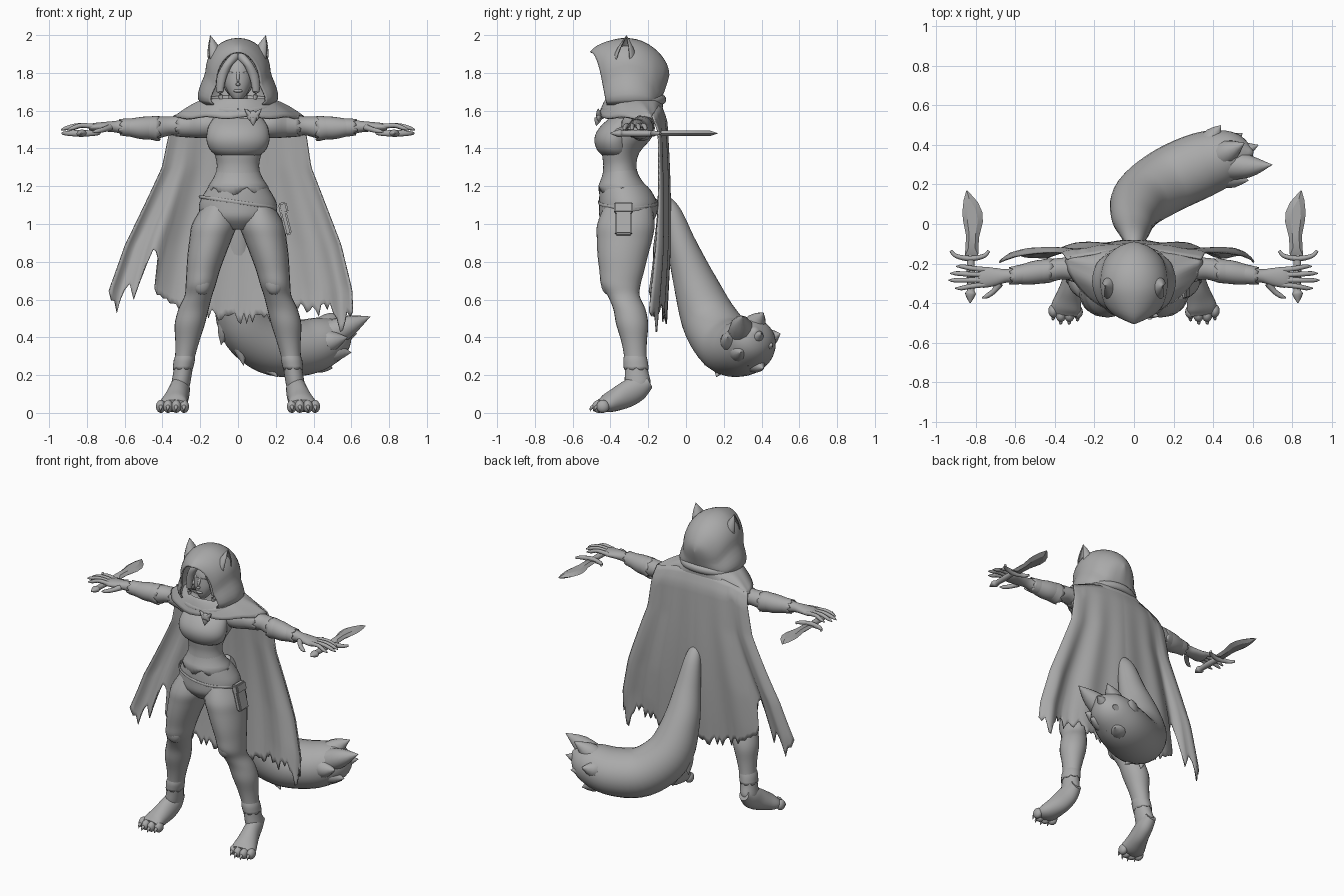
import bpy, bmesh, math, random
from mathutils import Vector, Matrix

random.seed(4)
grey = bpy.data.materials.new("clay_grey")
grey.diffuse_color = (0.4, 0.4, 0.4, 1)


def finish(name, bm, mirror=False, thick=0, angle=50):
    bmesh.ops.recalc_face_normals(bm, faces=bm.faces)
    me = bpy.data.meshes.new(name)
    bm.to_mesh(me)
    bm.free()
    me.materials.append(grey)
    me.shade_smooth()
    me.set_sharp_from_angle(angle=math.radians(angle))
    ob = bpy.data.objects.new(name, me)
    bpy.context.collection.objects.link(ob)
    if thick:
        ob.modifiers.new("thickness", 'SOLIDIFY').thickness = thick
    if mirror:
        ob.modifiers.new("mirror", 'MIRROR').use_clip = False
    return ob


def skin(name, rings, closed=True, cap=True, **kw):
    """Bridge a list of equally long point rings."""
    bm = bmesh.new()
    vs = [[bm.verts.new(p) for p in r] for r in rings]
    n = len(rings[0])
    for a, b in zip(vs, vs[1:]):
        for i in range(n if closed else n - 1):
            j = (i + 1) % n
            bm.faces.new((a[i], a[j], b[j], b[i]))
    if closed and cap:
        bm.faces.new(vs[0])
        bm.faces.new(vs[-1])
    bmesh.ops.remove_doubles(bm, verts=bm.verts, dist=0.0003)
    return finish(name, bm, **kw)


def catmull(rows, sub):
    out = []
    for i in range(len(rows) - 1):
        a, b, c, d = (rows[max(0, min(len(rows) - 1, i + k))] for k in (-1, 0, 1, 2))
        for s in range(sub):
            t = s / sub
            out.append([0.5 * (2*q + (r-p)*t + (2*p-5*q+4*r-e)*t*t + (3*q-p-3*r+e)*t**3)
                        for p, q, r, e in zip(a, b, c, d)])
    return out + [list(rows[-1])]


def loft(name, rows, flat=None, n=24, sub=4, jag=0, step=3, **kw):
    """Elliptical sections (x, y, z, ra, rb) along a path; flat fixes the section plane."""
    rows = catmull(rows, sub)
    pts = [Vector(r[:3]) for r in rows]
    rings = []
    for i, r in enumerate(rows):
        t = (pts[min(i + 1, len(pts) - 1)] - pts[max(i - 1, 0)]).normalized()
        if flat == 'Z':
            u, v = Vector((1, 0, 0)), Vector((0, 1, 0))
        elif flat == 'X':
            u, v = Vector((0, 1, 0)), Vector((0, 0, 1))
        else:
            u = t.cross(Vector((0.1, 0.05, 1)))
            u.normalize()
            v = u.cross(t)
        ring = []
        for k in range(n):
            a = 2 * math.pi * k / n
            p = pts[i] + u * max(r[3], .001) * math.cos(a) + v * max(r[4], .001) * math.sin(a)
            if jag and i == len(rows) - 1:   # ragged end
                p += t * jag * (1 - 2 * abs(k % step - step / 2) / step) * random.uniform(.6, 1.2)
            ring.append(p)
        rings.append(ring)
    return skin(name, rings, **kw)


def ball(name, c, r, **kw):
    bm = bmesh.new()
    bmesh.ops.create_uvsphere(bm, u_segments=24, v_segments=14, radius=1,
                              matrix=Matrix.Translation(c) @ Matrix.Diagonal((*r, 1)))
    return finish(name, bm, **kw)


def box(name, c, size, rot, **kw):
    bm = bmesh.new()
    bmesh.ops.create_cube(bm, size=1, matrix=Matrix.Translation(c) @ Matrix.Rotation(rot, 4, 'Y')
                          @ Matrix.Diagonal((*size, 1)))
    bmesh.ops.bevel(bm, geom=bm.edges[:], offset=.008, segments=2, affect='EDGES')
    return finish(name, bm, **kw)


def spike(name, a, b, r, bend=(0, 0, 0), **kw):
    a, b = Vector(a), Vector(b)
    m = (a + b) / 2 + Vector(bend)
    return loft(name, [(*a, r, r), (*m, r * .7, r * .7), (*b, .001, .001)], n=12, sub=4, **kw)


def lerp_table(x, tab):
    for (a, p), (b, q) in zip(tab, tab[1:]):
        if a <= x <= b:
            return p + (q - p) * (x - a) / (b - a)
    return tab[0][1] if x < tab[0][0] else tab[-1][1]


# Torso, bust and ragged tunic hem
loft("torso", [(0, -.31, .97, .09, .09), (0, -.31, 1.03, .185, .145), (0, -.305, 1.1, .207, .155),
               (0, -.322, 1.18, .168, .135), (0, -.345, 1.24, .128, .1), (0, -.35, 1.31, .112, .088),
               (0, -.345, 1.38, .128, .1), (0, -.31, 1.46, .16, .13), (0, -.285, 1.53, .17, .11),
               (0, -.275, 1.58, .13, .085), (0, -.275, 1.61, .06, .06), (0, -.28, 1.7, .05, .05)], 'Z', n=36)
loft("bust", [(0, -.36, 1.355, .1, .07), (0, -.376, 1.385, .142, .09), (0, -.382, 1.43, .164, .102),
              (0, -.375, 1.475, .166, .104), (0, -.355, 1.52, .155, .095), (0, -.33, 1.56, .13, .075)], 'Z', n=36)
loft("tunic_hem", [(0, -.35, 1.31, .106, .082), (0, -.346, 1.25, .127, .1), (0, -.336, 1.195, .162, .131)],
     'Z', n=40, jag=.08, step=8, cap=False, thick=.005)
loft("belt", [(.203 * math.cos(a), -.306 + .155 * math.sin(a), 1.115 - .03 * math.cos(a), .005, .009)
              for a in (math.pi * k / 12 for k in range(25))], n=10, sub=2)
box("pouch", (.25, -.33, 1.02), (.035, .09, .16), -.25)
box("pouch_flap", (.24, -.33, 1.085), (.045, .1, .06), -.25)

# Legs and paws
loft("leg", [(.105, -.305, 1.1, .08, .125), (.125, -.318, 1.0, .118, .152), (.145, -.325, .92, .112, .147),
             (.168, -.335, .83, .1, .133), (.185, -.34, .75, .088, .118), (.197, -.345, .68, .08, .105),
             (.21, -.33, .62, .073, .085), (.235, -.3, .55, .08, .085), (.255, -.285, .47, .08, .085),
             (.268, -.275, .38, .064, .068), (.28, -.268, .3, .053, .06), (.292, -.262, .22, .05, .062),
             (.302, -.256, .16, .05, .068), (.307, -.265, .12, .045, .05)], 'Z', mirror=True)
ball("knee", (.193, -.41, .69), (.052, .04, .065), mirror=True)
loft("ankle_wrap", [(.279, -.269, .31, .05, .057), (.284, -.268, .28, .056, .064), (.291, -.264, .24, .054, .066)],
     'Z', jag=.02, cap=False, thick=.005, mirror=True)
loft("foot", [(.302, -.195, .165, .035, .035), (.305, -.25, .135, .05, .065), (.315, -.31, .1, .056, .07),
              (.33, -.37, .07, .066, .06), (.343, -.42, .05, .076, .048), (.348, -.455, .04, .07, .03)], mirror=True)
for x, y in ((.285, -.445), (.327, -.462), (.37, -.462), (.408, -.44)):
    ball("toe", (x, y, .034), (.026, .034, .034), mirror=True)
    spike("toe_claw", (x, y - .02, .035), (x + .003, y - .046, .008), .012, (0, -.006, .006), mirror=True)

# Arms with ragged sleeves and furry bracers
loft("arm", [(.1, -.27, 1.52, .07, .06), (.19, -.26, 1.525, .08, .07), (.27, -.235, 1.52, .066, .06),
             (.35, -.225, 1.52, .055, .05), (.42, -.235, 1.512, .058, .058), (.5, -.245, 1.508, .06, .06),
             (.57, -.255, 1.51, .05, .048), (.64, -.262, 1.515, .034, .032), (.7, -.268, 1.515, .045, .026),
             (.76, -.27, 1.513, .053, .022), (.79, -.272, 1.512, .045, .015)], 'X', mirror=True)
loft("sleeve", [(.22, -.25, 1.525, .07, .062), (.27, -.236, 1.52, .067, .061), (.31, -.229, 1.52, .063, .058)],
     'X', jag=.03, cap=False, thick=.005, mirror=True)
loft("bracer_elbow_fur", [(.5, -.245, 1.508, .056, .056), (.46, -.24, 1.508, .061, .062),
                          (.43, -.236, 1.506, .062, .067)], 'X', jag=.03, cap=False, thick=.005, mirror=True)
loft("bracer_wrist_fur", [(.54, -.251, 1.51, .05, .05), (.58, -.256, 1.511, .049, .048), (.61, -.26, 1.512, .046, .045)],
     'X', jag=.03, cap=False, thick=.005, mirror=True)
for y0, x1, y1 in ((-.232, .9, -.215), (-.258, .93, -.25), (-.284, .938, -.285), (-.306, .905, -.325)):
    loft("finger", [(.75, y0, 1.515, .014, .014), ((.75 + x1) / 2, (y0 + y1) / 2, 1.522, .0125, .0125),
                    (x1 - .03, y1, 1.508, .011, .011), (x1, y1, 1.498, .003, .003)], n=10, mirror=True)
loft("thumb", [(.68, -.3, 1.51, .02, .018), (.71, -.34, 1.5, .014, .014), (.745, -.365, 1.492, .012, .012),
               (.77, -.375, 1.488, .003, .003)], n=10, mirror=True)

# Daggers held flat beneath the palms
blade = [(.789, -.16), (.856, -.16), (.85, -.06), (.866, .02), (.869, .06), (.863, .12), (.848, .172),
         (.83, .155), (.79, .11), (.768, .06), (.765, .01), (.785, -.07)]
skin("dagger_blade", [[(.82 + (x - .82) * s, (y + .01) * (.5 + s / 2) - .01, 1.48 + dz) for x, y in blade]
                      for s, dz in ((.5, .015), (1, 0), (.5, -.015))], mirror=True, angle=25)
loft("dagger_guard", [(.735, -.135, 1.48, .008, .008), (.76, -.162, 1.48, .011, .013), (.83, -.175, 1.48, .014, .018),
                      (.9, -.162, 1.48, .011, .013), (.928, -.135, 1.48, .008, .008)], n=12, mirror=True)
loft("dagger_grip", [(.828, -.17, 1.48, .018, .015), (.826, -.25, 1.48, .021, .018), (.826, -.33, 1.48, .018, .016),
                     (.828, -.355, 1.48, .027, .02), (.83, -.4, 1.48, .003, .003)], n=12, mirror=True)

# Head, face and hair
ball("head", (0, -.31, 1.785), (.088, .105, .12))
loft("jaw", [(0, -.33, 1.8, .082, .088), (0, -.345, 1.74, .072, .078), (0, -.362, 1.69, .048, .055),
             (0, -.375, 1.655, .02, .025)], 'Z')
spike("nose", (0, -.405, 1.80), (0, -.436, 1.738), .011, (0, -.004, 0))
ball("nose_tip", (0, -.428, 1.74), (.012, .012, .009))
ball("lips", (0, -.417, 1.705), (.024, .012, .009))
loft("eyebrow", [(.012, -.411, 1.79, .004, .004), (.04, -.402, 1.8, .006, .006), (.068, -.378, 1.8, .003, .003)],
     n=8, mirror=True)
ball("eye", (.036, -.394, 1.777), (.018, .012, .008), mirror=True)
loft("hair_lock", [(.01, -.37, 1.89, .02, .025), (.05, -.4, 1.85, .022, .022), (.085, -.395, 1.78, .02, .026),
                   (.095, -.39, 1.7, .016, .02), (.08, -.4, 1.63, .002, .002)], n=12, mirror=True)

# Hood made of arches from the face opening to the back, peaked at the front
rings = []
for yt, yb, w, zt, peak in catmull([(-.508, -.42, .15, 1.912, .045), (-.47, -.39, .182, 1.945, .04),
                                    (-.4, -.34, .205, 1.972, .025), (-.32, -.29, .215, 1.985, .01),
                                    (-.23, -.235, .206, 1.968, 0), (-.15, -.185, .175, 1.915, 0),
                                    (-.1, -.15, .105, 1.845, 0), (-.088, -.142, 0, 1.79, 0)], 3):
    zm, zb = max(1.72, zt - .175), 1.63
    side = [(w * .8 * math.sin(a), zm + (zt - zm) * math.cos(a)) for a in (math.pi / 2 * k / 9 for k in range(10))]
    side += [(w * f, zm + (zb - zm) * k / 6) for k, f in enumerate((.84, .9, .95, .985, .98, .88), 1)]
    arch = [(-x, z) for x, z in side[:0:-1]] + side
    ring = []
    for x, z in arch:
        f = (zt - z) / (zt - zb)
        ring.append((x, yt + (yb - yt) * f ** 1.2 + peak * (1 - f) * min(1, abs(x) / (.8 * w + .001)), z))
    rings.append(ring)
skin("hood", rings, closed=False, thick=.01)
rings = []
for k in range(10):       # cupped ears open to the outer front
    t = k / 9
    r = .062 * (1 - t ** 1.5) + .001
    rings.append([(.113 + .033 * t + r * .8 * math.cos(a), -.325 + .01 * t + r * math.sin(a), 1.87 + .128 * t)
                  for a in (math.radians(25 + 290 * j / 20) for j in range(21))])
skin("hood_ear", rings, closed=False, thick=.006, mirror=True)

# Mantle over the shoulders, rolled collar and clasp
rings = []
for k in range(9):
    t = k / 8
    ring = []
    for j in range(48):
        a = 2 * math.pi * j / 48
        s, c = math.sin(a), math.cos(a)
        yo = -.19 - (.275 * c ** 1.4 if c > 0 else -.065 * abs(c))
        ring.append((s * (.16 + .19 * t), (-.27 - .15 * c) * (1 - t) + yo * t,
                     1.665 - .1 * t ** 1.5 + .006 * math.sin(9 * a) * t))
    rings.append(ring)
skin("mantle", rings, cap=False, thick=.012)
loft("collar_roll", [(.19 * math.sin(a), -.28 - .155 * math.cos(a), 1.628 - .03 * math.cos(a), .02, .025)
                     for a in (math.pi * k / 10 for k in range(21))], n=12, sub=2)
ball("clasp", (.08, -.462, 1.57), (.032, .014, .03))
spike("clasp_point", (.08, -.465, 1.56), (.08, -.475, 1.52), .02)
for s in (-1, 1):
    spike("clasp_ear", (.08 + s * .018, -.462, 1.58), (.08 + s * .045, -.465, 1.61), .014)

# Cape draped from the shoulders, with folds and a torn hem
hem = [(-1, .62), (-.92, .53), (-.86, .68), (-.8, .6), (-.74, .85), (-.68, .82), (-.64, .62), (-.5, .57), (-.3, .53),
       (0, .5), (.3, .5), (.55, .56), (.7, .54), (.8, .58), (.88, .43), (.94, .5), (1, .56)]
width = [(.4, .66), (.65, .64), (.89, .57), (1.1, .48), (1.3, .395), (1.5, .36), (1.57, .345), (1.65, .3)]
cols, rings = 80, []
rag = [random.uniform(-.03, .03) for _ in range(cols + 1)]
for r in range(33):
    v, row = r / 32, []
    for k in range(cols + 1):
        u = 2 * k / cols - 1
        top = 1.645 - .07 * u * u
        z = top + (lerp_table(u, hem) + rag[k] * v ** 8 - top) * v
        x = u * lerp_table(z, width) * (1 + (.07 if u < 0 else -.06) * v)
        fold = (.005 + .024 * u * u) * min(1, v * 1.5) * math.sin(abs(u) * 15 + .6)
        y = -.105 + .022 * math.sin(math.pi * v) - .03 * max(0, 1 - v * 12) - u * u * (.04 + .05 * v) + fold
        row.append((x, y, z))
    rings.append(row)
skin("cape", rings, closed=False, thick=.008)

# Bushy tail ending in swept pointed tufts
loft("tail", [(0, -.13, 1.14, .03, .03), (0, -.075, 1.06, .055, .05), (0, -.02, .88, .085, .08),
              (0, .05, .68, .12, .115), (.04, .13, .48, .15, .15), (.17, .22, .36, .165, .155),
              (.33, .295, .345, .165, .15), (.45, .335, .375, .145, .135), (.54, .355, .41, .1, .095),
              (.6, .365, .44, .01, .01)], n=28, sub=5)
core = Vector((.36, .3, .355))
for tip in ((.7, .3, .51), (.44, .5, .42), (.63, .4, .42), (.58, .22, .4), (.5, .41, .235), (.56, .41, .53),
            (.6, .29, .32), (.55, .46, .36)):
    tip = Vector(tip)
    base = core.lerp(tip, .3)
    spike("tail_tuft", base, tip, .08, (tip - core - Vector((.25, .1, .07))) * .08)
for a, b in (((.12, .2, .28), (.21, .16, .19)), ((.25, .27, .26), (.38, .3, .205)), ((.36, .3, .28), (.5, .33, .25)),
             ((.0, .1, .4), (.03, .1, .25)), ((-.06, .08, .48), (-.09, .1, .36))):
    spike("tail_fur", a, b, .045)
